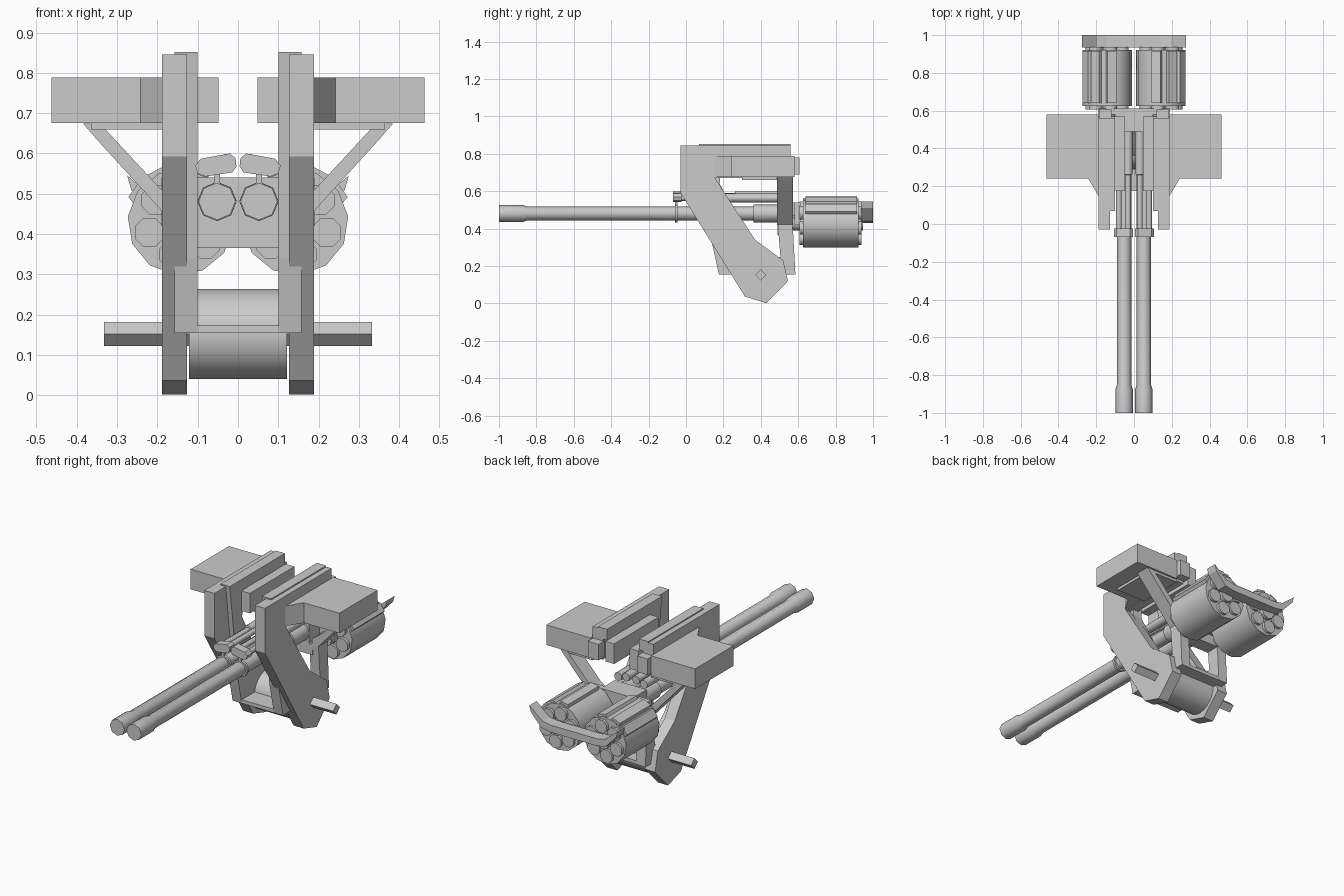
import bpy, bmesh, math
from mathutils import Matrix, Vector

if "Cube" in bpy.data.objects:
    bpy.data.objects.remove(bpy.data.objects["Cube"])


def finish(bm, name, mirror=False, smooth=False):
    bmesh.ops.recalc_face_normals(bm, faces=bm.faces)
    me = bpy.data.meshes.new(name)
    bm.to_mesh(me)
    bm.free()
    ob = bpy.data.objects.new(name, me)
    bpy.context.collection.objects.link(ob)
    if mirror:
        ob.modifiers.new("mirror", 'MIRROR').use_axis[0] = True
    if smooth:
        bpy.ops.object.select_all(action='DESELECT')
        ob.select_set(True)
        bpy.context.view_layer.objects.active = ob
        bpy.ops.object.shade_smooth_by_angle(angle=math.radians(50))
    return ob


def prism(name, pts, axis, lo, hi, mirror=False):
    """Extrude a 2D profile along an axis between lo and hi."""
    put = {'X': lambda a, b, t: (t, a, b),
           'Y': lambda a, b, t: (a, t, b),
           'Z': lambda a, b, t: (a, b, t)}[axis]
    bm = bmesh.new()
    f = bm.faces.new([bm.verts.new(put(a, b, lo)) for a, b in pts])
    r = bmesh.ops.extrude_face_region(bm, geom=[f])
    moved = [v for v in r['geom'] if isinstance(v, bmesh.types.BMVert)]
    bmesh.ops.translate(bm, verts=moved, vec=Vector(put(0, 0, hi - lo)))
    return finish(bm, name, mirror)


def box(name, x, y, z, mirror=False):
    return prism(name, [(x[0], y[0]), (x[1], y[0]), (x[1], y[1]), (x[0], y[1])],
                 'Z', z[0], z[1], mirror)


def lathe(name, x, z, rings, n, mirror=True, phase=0.0):
    """Closed tube along y, rings = (y, radius)."""
    bm = bmesh.new()
    loops = [[bm.verts.new((x + r * math.cos(phase + math.tau * i / n), y,
                            z + r * math.sin(phase + math.tau * i / n)))
              for i in range(n)] for y, r in rings]
    for a, b in zip(loops, loops[1:]):
        for i in range(n):
            j = (i + 1) % n
            bm.faces.new((a[i], a[j], b[j], b[i]))
    bm.faces.new(loops[0])
    bm.faces.new(loops[-1])
    return finish(bm, name, mirror, True)


def rod_x(name, half, y, z, r, n):
    bm = bmesh.new()
    m = Matrix.Translation((0, y, z)) @ Matrix.Rotation(math.pi / 2, 4, 'Y')
    bmesh.ops.create_cone(bm, cap_ends=True, segments=n, radius1=r, radius2=r,
                          depth=2 * half, matrix=m)
    return finish(bm, name, False, True)


# Outer side plates: top arm and slanted leg
prism("side_plate", [(-.03, .845), (.56, .845), (.56, .675), (.155, .67), (.37, .34),
                     (.52, .23), (.545, .12), (.43, .002), (.315, .037), (-.03, .593)],
      'X', .126, .189, True)

# Inner cradle arms with rear posts
prism("cradle_arm", [(.07, .852), (.56, .852), (.56, .79), (.19, .79), (.18, .64),
                     (.33, .36), (.47, .24), (.505, .25), (.49, .43), (.57, .43),
                     (.585, .155), (.176, .155), (.135, .34)],
      'X', .10, .157, True)
box("cradle_floor_front", (-.12, .12), (.176, .32), (.155, .175))
box("cradle_floor_rear", (-.12, .12), (.5, .583), (.155, .175))
box("rear_crossbar", (-.12, .12), (.49, .572), (.365, .42))

# Trunnion drum and axle
rod_x("trunnion_drum", .122, .4, .152, .112, 24)
rod_x("axle", .333, .4, .152, .03, 4)

# Upper side boxes, inner rails and end blocks
prism("side_box", [(.463, .58), (.463, .24), (.242, .24), (.188, .15), (.188, .58)],
      'Z', .675, .788, True)
box("inner_rail", (.048, .102), (.175, .57), (.675, .788), True)
box("end_block", (.12, .186), (.55, .607), (.69, .78), True)
box("under_plate", (.18, .365), (.3, .57), (.66, .68), True)

# Diagonal struts from rear posts to side boxes
prism("strut", [(.385, .675), (.34, .672), (.19, .51), (.12, .46), (.12, .42),
                (.155, .42), (.355, .64)], 'Y', .487, .572, True)

# Twin barrels with flared muzzles and breech collars
BX, BZ = .052, .481
lathe("barrel", BX, BZ, [(-1, .046), (-.875, .046), (-.85, .038), (.38, .038)], 8)
lathe("barrel_clamp", BX, BZ, [(-.06, .048), (-.045, .048)], 8)
lathe("breech_collar", BX, BZ, [(.36, .049), (.6, .049)], 8)
box("receiver", (-.1, .1), (.49, .61), (.42, .54))
box("drum_mount", (-.19, .19), (.58, .612), (.42, .54))

# Gas tubes above the barrels, joined by a tilted front block
prism("tube_block", [(.006, .588), (.02, .6), (.092, .587), (.106, .57), (.1, .55),
                     (.08, .543), (.014, .553), (.004, .568)], 'Y', -.07, -.025, True)
box("tube_post", (.045, .06), (-.06, -.045), (.5, .56), True)
for tag, x, z, y in (("inner", .031, .575, .26), ("outer", .08, .564, .2)):
    lathe(tag + "_gas_tube", x, z,
          [(-.04, .015), (y, .015), (y + .002, .024), (.49, .024)], 8)

# Revolving magazine drums with six chambers each
DX, DZ, DR = .142, .43, .132
lathe("magazine_drum", DX, DZ, [(.625, DR), (.922, DR)], 12, True, .1)
for i in range(6):
    a = math.tau * (i + .5) / 6 + .2
    lathe("chamber", DX + .082 * math.cos(a), DZ + .082 * math.sin(a),
          [(.607, .039), (.937, .039)], 8, True, math.pi / 8)
lathe("drum_hub", DX, DZ, [(.57, .04), (.945, .04)], 8)

# Guard panels along the upper outer side of each drum
for deg in (35, 63, 100):
    a = math.radians(deg)
    out = Vector((math.cos(a), math.sin(a)))
    tan = Vector((-out.y, out.x))
    c = Vector((DX, DZ))
    prism("drum_guard", [c + out * r + tan * t for r, t in
                         ((.12, -.03), (.142, -.024), (.142, .024), (.12, .03))],
          'Y', .64, .915, True)

# Bent rear guard behind the drums
prism("rear_guard", [(-.275, .545), (-.195, .48), (-.145, .47), (.145, .47), (.195, .48),
                     (.275, .545), (.265, .51), (.2, .44), (.145, .43), (-.145, .43),
                     (-.2, .44), (-.265, .51)], 'Y', .935, 1.0)
